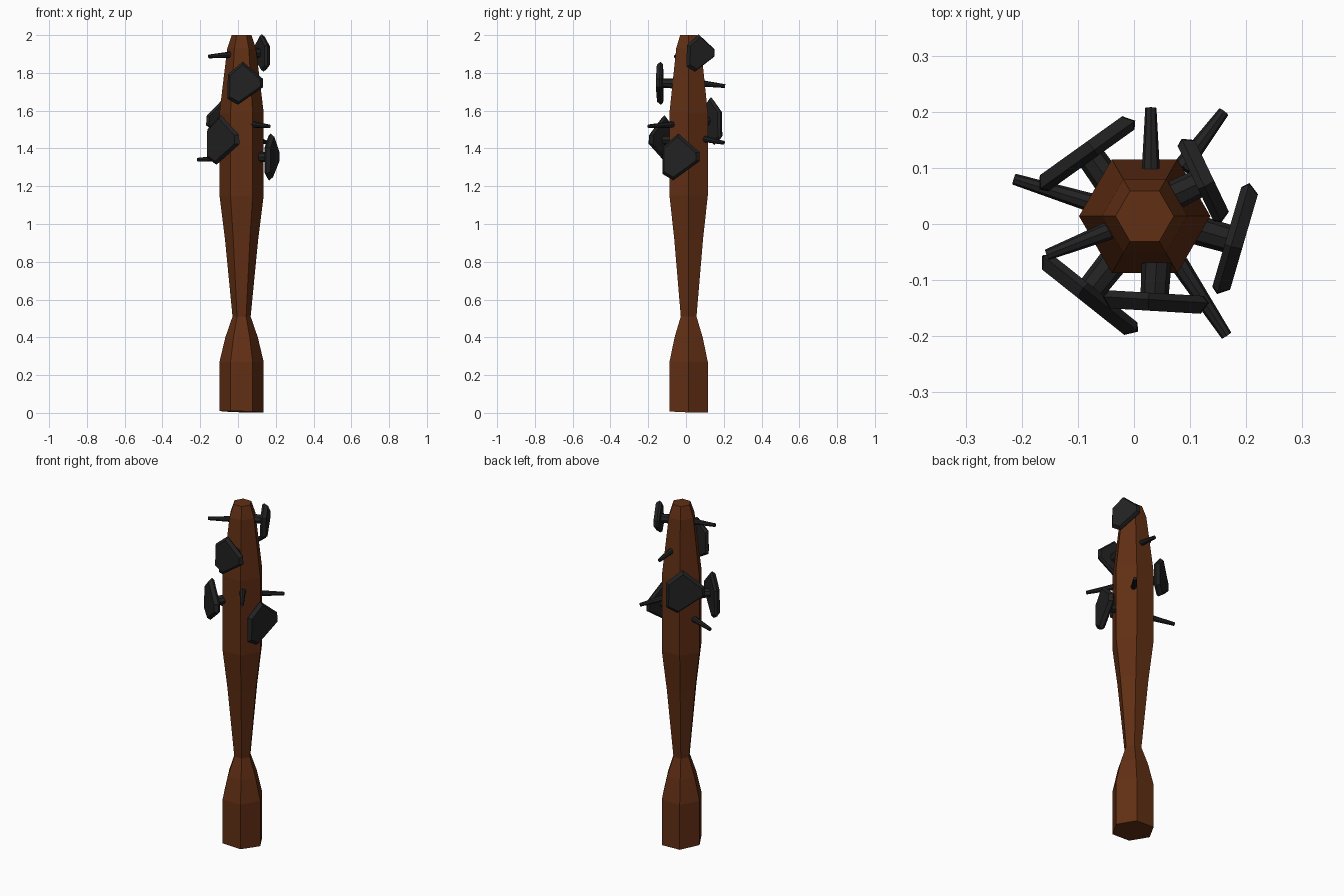
import bpy, bmesh, math
from mathutils import Vector, Matrix

if "Cube" in bpy.data.objects:
    bpy.data.objects.remove(bpy.data.objects["Cube"])


def material(name, color):
    m = bpy.data.materials.new(name)
    m.diffuse_color = (*color, 1)
    m.use_nodes = True
    m.node_tree.nodes["Principled BSDF"].inputs["Base Color"].default_value = m.diffuse_color
    return m


WOOD = material("wood", (0.12, 0.028, 0.007))
STONE = material("dark_stone", (0.016, 0.016, 0.016))


def loft(name, rings, mat):
    """Skin a series of equal-length point rings and cap both ends."""
    bm = bmesh.new()
    vs = [[bm.verts.new(p) for p in ring] for ring in rings]
    n = len(vs[0])
    for a, b in zip(vs, vs[1:]):
        for i in range(n):
            j = (i + 1) % n
            bm.faces.new((a[i], a[j], b[j], b[i]))
    bm.faces.new(vs[0][::-1])
    bm.faces.new(vs[-1])
    bmesh.ops.recalc_face_normals(bm, faces=bm.faces)
    me = bpy.data.meshes.new(name)
    bm.to_mesh(me)
    bm.free()
    me.materials.append(mat)
    ob = bpy.data.objects.new(name, me)
    bpy.context.collection.objects.link(ob)
    return ob


def rod(name, start, end, r0, r1, mat, sides=8):
    """Tapered rod between two points."""
    start, end = Vector(start), Vector(end)
    q = (end - start).to_track_quat('Z', 'Y')
    rings = []
    for c, r in ((start, r0), (end, r1)):
        rings.append([c + q @ Vector((r * math.cos(2 * math.pi * i / sides),
                                      r * math.sin(2 * math.pi * i / sides), 0))
                      for i in range(sides)])
    return loft(name, rings, mat)


# Hexagonal club shaft: (height, radius)
CX, CY = 0.019, 0.014
PROFILE = [(0.006, 0.117), (0.27, 0.117), (0.40, 0.086), (0.51, 0.048),
           (0.92, 0.088), (1.15, 0.117), (1.59, 0.117), (1.93, 0.076), (2.0, 0.052)]
rings = []
for k, (z, r) in enumerate(PROFILE):
    ring = []
    for i in range(6):
        a = math.pi / 3 * i
        dx, dy = r * math.cos(a), r * math.sin(a)
        tilt = -0.03 * (dx + dy) if k == 0 else 0   # slightly skewed butt end
        ring.append((CX + dx, CY + dy, max(0, z + tilt)))
    rings.append(ring)
loft("club_shaft", rings, WOOD)

# Stone plates: shared outline (along tangent, up)
OUTLINE = [(0.106, -0.022), (0.104, 0.026), (-0.012, 0.124),
           (-0.098, 0.052), (-0.1, -0.09), (-0.04, -0.124)]
# centre, tangent (x, y), scale, roll in degrees
PLATES = [((-0.083, 0.128, 1.545), (-0.81, -0.58), 1.02, 0),
          ((0.125, 0.077, 1.905), (-0.43, 0.90), 0.80, 0),
          ((0.180, -0.030, 1.355), (0.28, 0.96), 1.0, 0),
          ((0.036, -0.139, 1.745), (1.0, -0.06), 0.92, 0),
          ((-0.083, -0.125, 1.445), (0.78, -0.62), 1.06, 0)]
for n, (c, t, s, roll) in enumerate(PLATES, 1):
    c = Vector(c)
    u = Vector((t[0], t[1], 0)).normalized()
    w = Vector((u.y, -u.x, 0))                      # outward
    rot = Matrix.Rotation(math.radians(roll), 3, w)
    rings = []
    for depth, f in ((-0.016, 0.90), (-0.004, 1.0), (0.016, 0.86)):
        rings.append([c + w * depth + rot @ (u * p * s * f + Vector((0, 0, q * s * f)))
                      for p, q in OUTLINE])
    loft(f"stone_plate_{n}", rings, STONE)
    # peg joining the plate to the shaft
    rod(f"plate_peg_{n}", c - w * 0.085, c - w * 0.005, 0.027, 0.025, STONE)

# Small blunt spikes
SPIKES = [((0.03, 0.08, 1.745), (0.03, 0.207, 1.73)),
          ((0.085, 0.10, 1.45), (0.16, 0.20, 1.43)),
          ((0.08, -0.07, 1.527), (0.165, -0.199, 1.517)),
          ((-0.07, 0.036, 1.35), (-0.214, 0.08, 1.34)),
          ((-0.035, -0.008, 1.897), (-0.155, -0.055, 1.887))]
for n, (a, b) in enumerate(SPIKES, 1):
    rod(f"spike_{n}", a, b, 0.017, 0.010, STONE)
